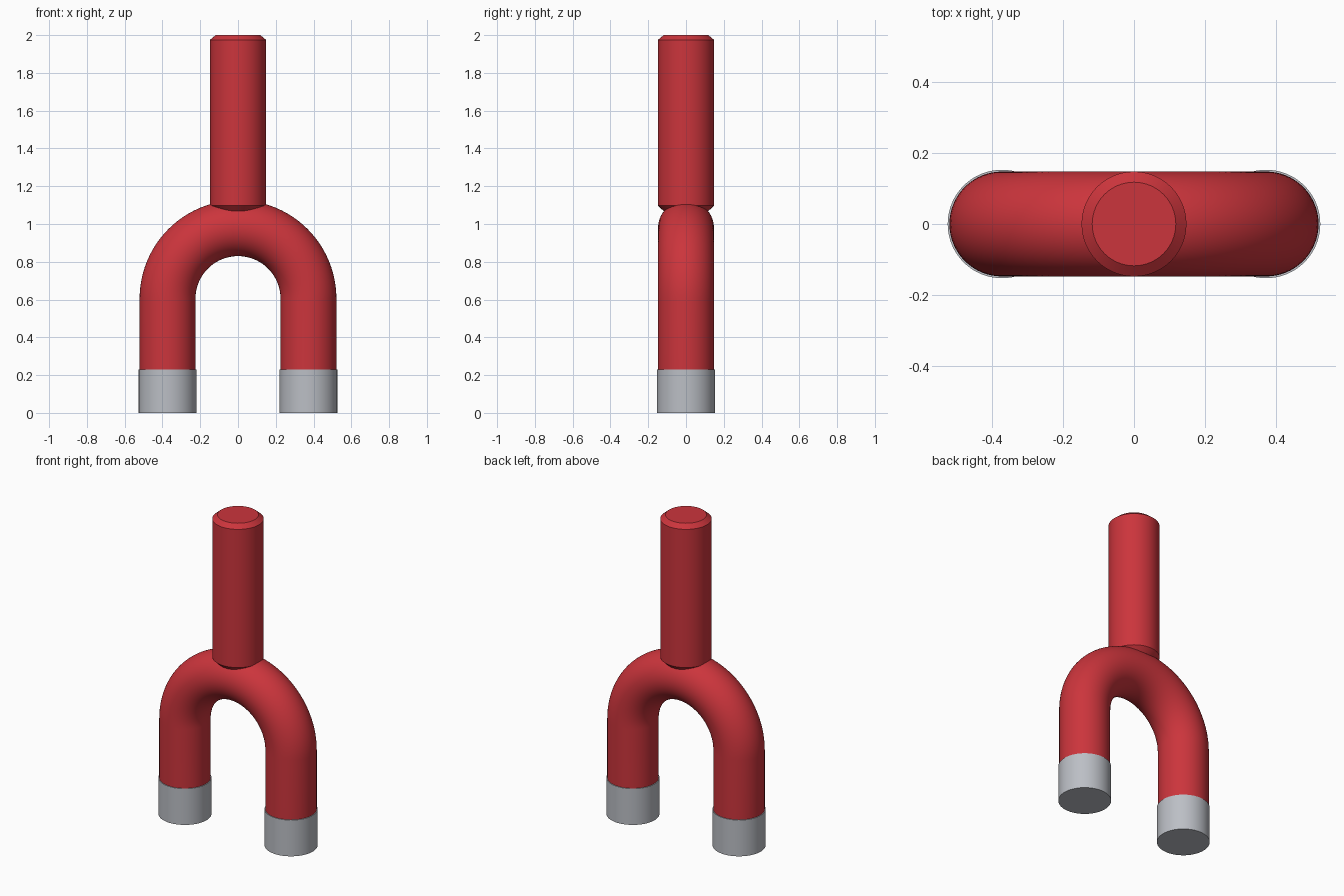
import bpy, bmesh, math

if "Cube" in bpy.data.objects:
    bpy.data.objects.remove(bpy.data.objects["Cube"])

SIDES = 64
TUBE_R = 0.148     # tube and handle radius
LEG_X = 0.373      # leg offset, also the arch radius
ARCH_Z = 0.605     # centre height of the arch
CAP_TOP = 0.23


def material(name, rgb):
    m = bpy.data.materials.new(name)
    m.diffuse_color = (*rgb, 1)
    m.use_nodes = True
    m.node_tree.nodes["Principled BSDF"].inputs["Base Color"].default_value = m.diffuse_color
    return m


red = material("red", (0.60, 0.035, 0.045))
grey = material("light grey", (0.50, 0.52, 0.56))


def add_rings(name, rings, mat):
    """Skin a list of vertex rings and close both ends."""
    bm = bmesh.new()
    loops = [[bm.verts.new(p) for p in ring] for ring in rings]
    for a, b in zip(loops, loops[1:]):
        for i in range(SIDES):
            j = (i + 1) % SIDES
            bm.faces.new((a[i], a[j], b[j], b[i]))
    bm.faces.new(loops[0])
    bm.faces.new(loops[-1])
    bmesh.ops.recalc_face_normals(bm, faces=bm.faces)
    mesh = bpy.data.meshes.new(name)
    bm.to_mesh(mesh)
    bm.free()
    obj = bpy.data.objects.new(name, mesh)
    bpy.context.collection.objects.link(obj)
    mesh.materials.append(mat)
    bpy.ops.object.select_all(action='DESELECT')
    obj.select_set(True)
    bpy.context.view_layer.objects.active = obj
    bpy.ops.object.shade_smooth_by_angle(angle=math.radians(30))
    return obj


def ring(cx, cz, r, tilt=0.0):
    """Circle about (cx, 0, cz), tilted about the y axis."""
    pts = []
    for i in range(SIDES):
        t = math.tau * i / SIDES
        u = r * math.cos(t)
        pts.append((cx + u * math.cos(tilt), r * math.sin(t), cz + u * math.sin(tilt)))
    return pts


# U-shaped tube: straight leg, half-circle arch, straight leg
STEPS = 48
path = [ring(LEG_X, CAP_TOP - 0.02, TUBE_R)]
for k in range(STEPS + 1):
    a = math.pi * k / STEPS
    path.append(ring(LEG_X * math.cos(a), ARCH_Z + LEG_X * math.sin(a), TUBE_R, a))
path.append(ring(-LEG_X, CAP_TOP - 0.02, TUBE_R, math.pi))
add_rings("forked_tube", path, red)

# Handle with chamfered ends
handle = [(0.118, 1.068), (TUBE_R, 1.097), (TUBE_R, 1.975), (0.118, 2.0)]
add_rings("handle", [ring(0, z, r) for r, z in handle], red)

# Foot caps
for side, sx in (("left", -1), ("right", 1)):
    add_rings(side + "_foot_cap", [ring(sx * LEG_X, z, 0.153) for z in (0, CAP_TOP)], grey)
